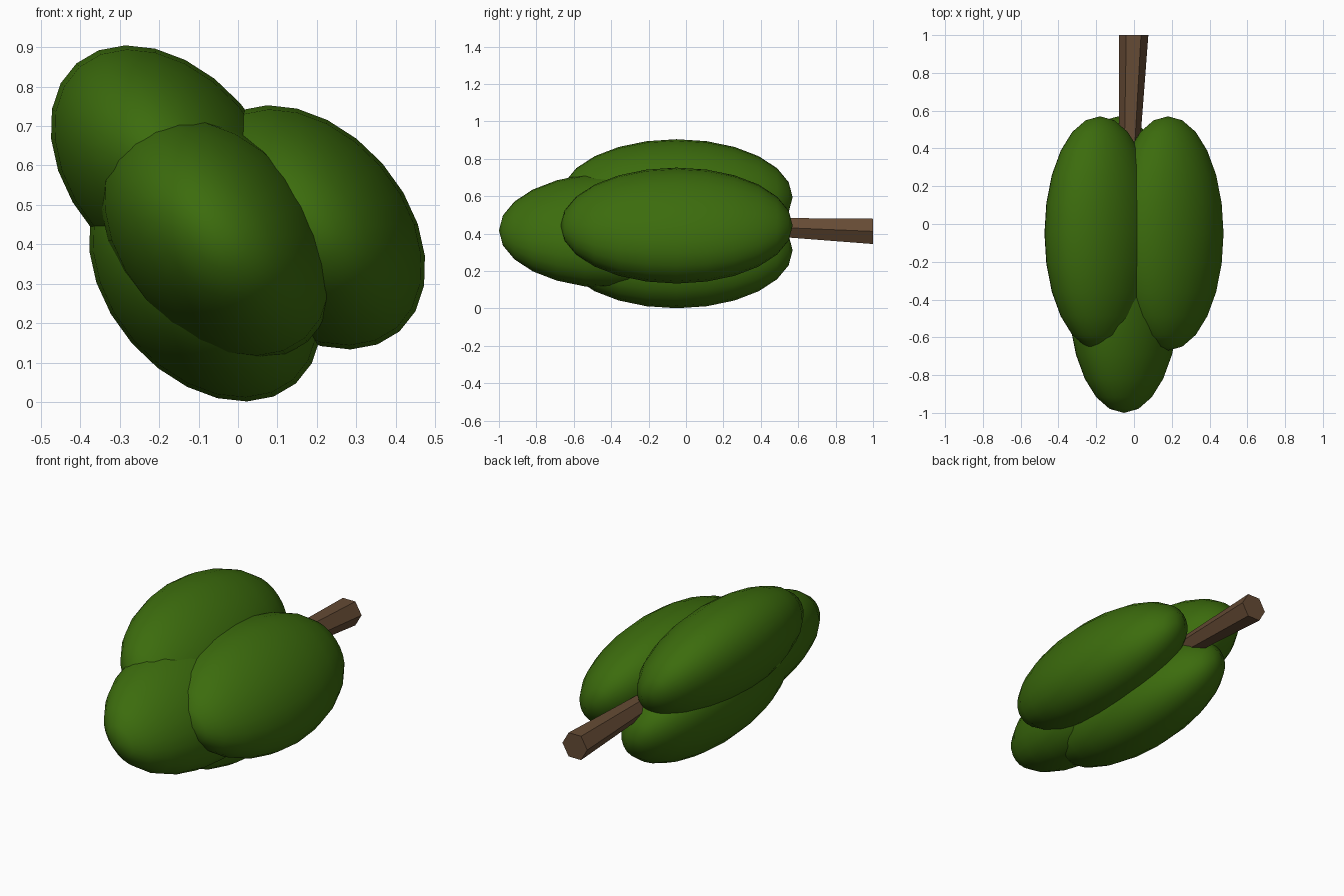
import bpy, bmesh, math
from mathutils import Matrix, Vector

if "Cube" in bpy.data.objects:
    bpy.data.objects.remove(bpy.data.objects["Cube"])

def material(name, color):
    m = bpy.data.materials.new(name)
    m.diffuse_color = color
    m.use_nodes = True
    m.node_tree.nodes["Principled BSDF"].inputs["Base Color"].default_value = m.diffuse_color
    return m

leaf_green = material("leaf_green", (0.045, 0.15, 0.004, 1))
bark_brown = material("bark_brown", (0.13, 0.07, 0.035, 1))

def finish(bm, name, mat):
    mesh = bpy.data.meshes.new(name)
    bm.to_mesh(mesh)
    bm.free()
    mesh.materials.append(mat)
    obj = bpy.data.objects.new(name, mesh)
    bpy.context.collection.objects.link(obj)
    for o in bpy.context.selected_objects:
        o.select_set(False)
    obj.select_set(True)
    bpy.context.view_layer.objects.active = obj
    bpy.ops.object.shade_smooth_by_angle(angle=math.radians(50))
    return obj

# Foliage lobes: equal tilted ellipsoids with their poles along y
def lobe(name, center):
    bm = bmesh.new()
    bmesh.ops.create_uvsphere(bm, u_segments=24, v_segments=12, radius=1)
    mat = (Matrix.Translation(center)
           @ Matrix.Rotation(math.radians(49), 4, 'Y')
           @ Matrix.Diagonal((0.35, 0.62, 0.247, 1))
           @ Matrix.Rotation(math.radians(90), 4, 'X'))
    bmesh.ops.transform(bm, matrix=mat, verts=bm.verts)
    finish(bm, name, leaf_green)

lobe("foliage_upper_left", (-0.18, -0.05, 0.595))
lobe("foliage_right", (0.18, -0.05, 0.443))
lobe("foliage_bottom", (-0.083, -0.05, 0.311))
lobe("foliage_tip", (-0.053, -0.38, 0.417))

# Trunk: leaning six-sided taper running out along +y
bm = bmesh.new()
rings = []
for x, y, z, r in [(-0.031, 0.2, 0.446, 0.046), (-0.002, 1.0, 0.412, 0.078)]:
    rings.append([bm.verts.new((x + r * math.cos(a), y, z + r * math.sin(a)))
                  for a in (i * math.pi / 3 for i in range(6))])
for i in range(6):
    j = (i + 1) % 6
    bm.faces.new((rings[0][i], rings[0][j], rings[1][j], rings[1][i]))
for ring in rings:
    bm.faces.new(ring)
bmesh.ops.recalc_face_normals(bm, faces=bm.faces)
finish(bm, "trunk", bark_brown)
